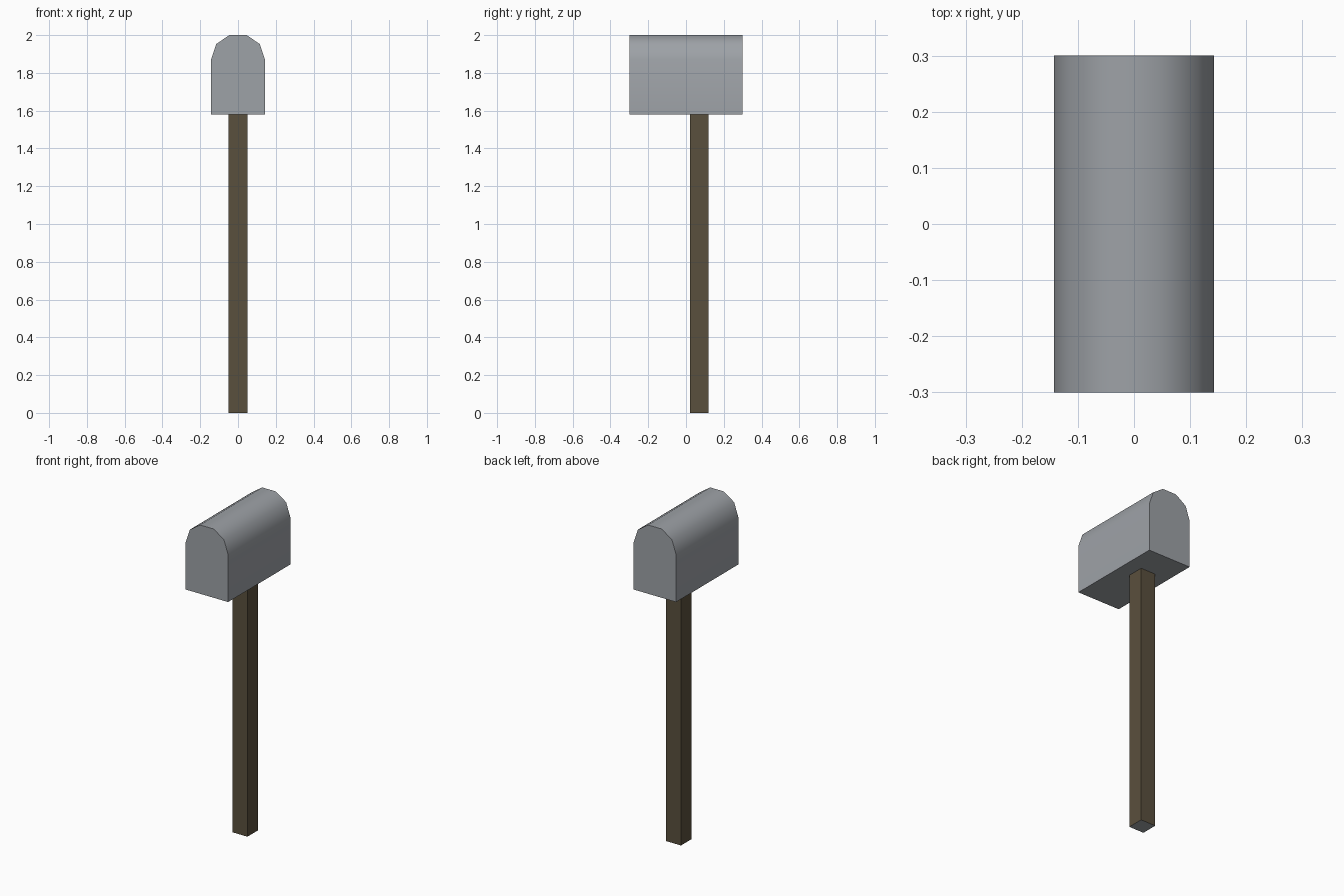
import bpy, bmesh, math
from mathutils import Vector

cube = bpy.data.objects.get("Cube")
if cube:
    bpy.data.objects.remove(cube, do_unlink=True)


def material(name, rgb):
    mat = bpy.data.materials.new(name)
    mat.use_nodes = True
    mat.diffuse_color = (*rgb, 1)
    mat.node_tree.nodes["Principled BSDF"].inputs["Base Color"].default_value = (*rgb, 1)
    return mat


def extruded(name, outline, offset, mats):
    """Extrude a closed outline along the offset into a solid."""
    bm = bmesh.new()
    face = bm.faces.new([bm.verts.new(p) for p in outline])
    new = bmesh.ops.extrude_face_region(bm, geom=[face], use_keep_orig=True)["geom"]
    moved = [g for g in new if isinstance(g, bmesh.types.BMVert)]
    bmesh.ops.translate(bm, verts=moved, vec=Vector(offset))
    bmesh.ops.recalc_face_normals(bm, faces=bm.faces)
    mesh = bpy.data.meshes.new(name)
    bm.to_mesh(mesh)
    bm.free()
    obj = bpy.data.objects.new(name, mesh)
    bpy.context.collection.objects.link(obj)
    for mat in mats:
        mesh.materials.append(mat)
    return obj


steel = material("steel_grey", (0.34, 0.36, 0.385))
wood = material("dark_wood", (0.102, 0.080, 0.047))

# Box with a faceted arched roof, run from front to back
half = [(0.143, 1.58), (0.143, 1.87), (0.115, 1.953), (0.046, 2.0)]
profile = half + [(-x, z) for x, z in reversed(half)]
box = extruded("letter_box", [(x, -0.3, z) for x, z in profile], (0, 0.6, 0), [steel])
bpy.ops.object.select_all(action="DESELECT")
box.select_set(True)
bpy.context.view_layer.objects.active = box
bpy.ops.object.shade_smooth_by_angle(angle=math.radians(45))

# Square post set toward the back, with a grey foot face
w = 0.05
base = [(-w, 0.02, 0), (w, 0.02, 0), (w, 0.12, 0), (-w, 0.12, 0)]
post = extruded("post", base, (0, 0, 1.58), [wood, steel])
for face in post.data.polygons:
    face.material_index = 1 if face.normal.z < -0.5 else 0
